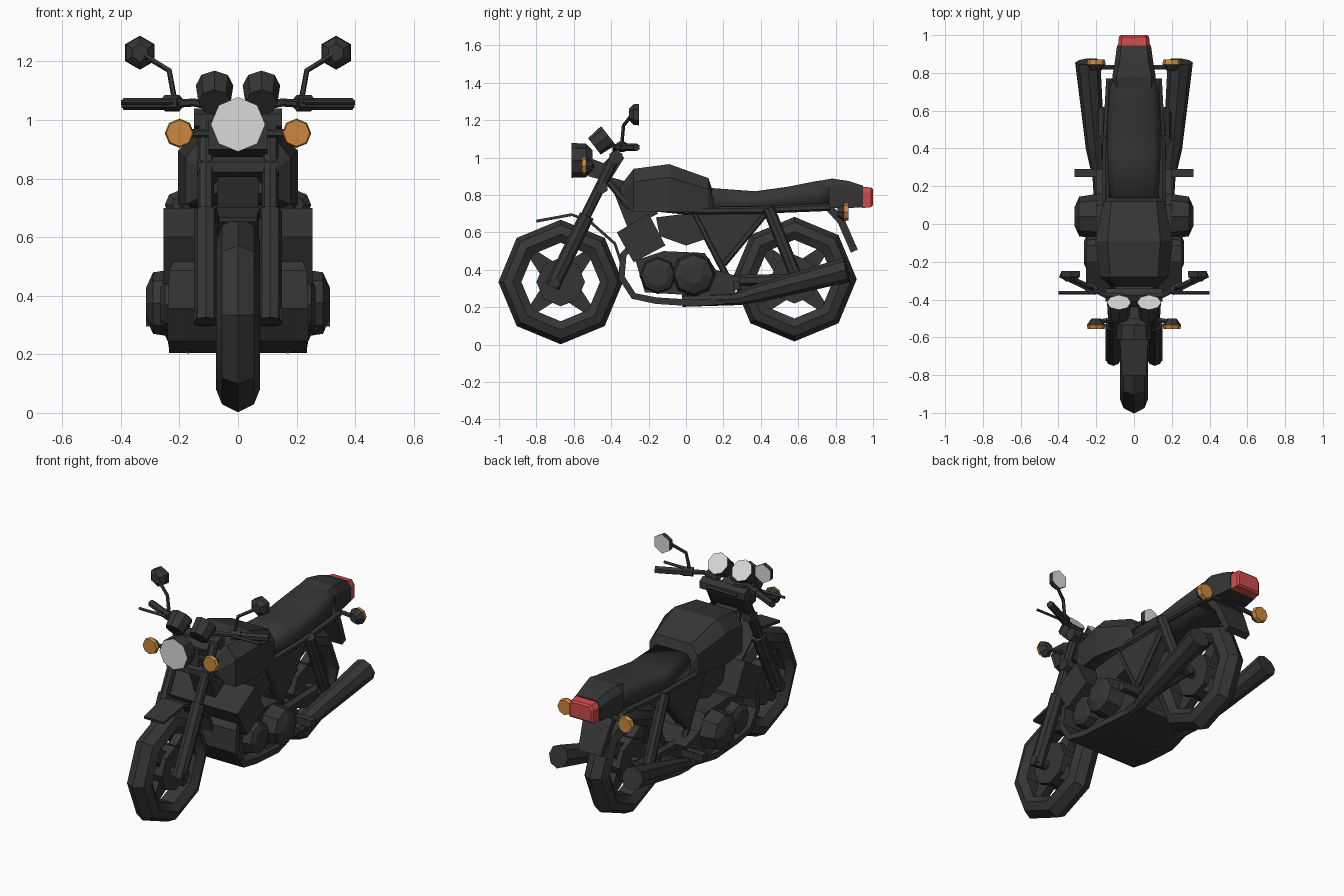
import bpy, bmesh, math
from mathutils import Vector as V

if "Cube" in bpy.data.objects:
    bpy.data.objects.remove(bpy.data.objects["Cube"])


def material(name, r, g, b):
    m = bpy.data.materials.new(name)
    m.diffuse_color = (r, g, b, 1)
    m.use_nodes = True
    m.node_tree.nodes["Principled BSDF"].inputs["Base Color"].default_value = m.diffuse_color
    return m


DARK = material("dark grey", .036, .036, .036)
WHITE = material("pale glass", .7, .7, .7)
AMBER = material("amber", .6, .25, .05)
RED = material("red", .62, .07, .07)


def loft(name, rings, mat=DARK, end=None, closed=False, smooth=False):
    """Skin a list of rings; the last cap may take another material."""
    bm = bmesh.new()
    vs = [[bm.verts.new(p) for p in r] for r in rings]
    n = len(vs[0])
    pairs = list(zip(vs, vs[1:])) + ([(vs[-1], vs[0])] if closed else [])
    for a, b in pairs:
        for i in range(n):
            bm.faces.new((a[i], a[(i + 1) % n], b[(i + 1) % n], b[i]))
    if not closed:
        bm.faces.new(vs[0])
        bm.faces.new(vs[-1]).material_index = 1 if end else 0
    bmesh.ops.recalc_face_normals(bm, faces=bm.faces)
    for f in bm.faces:
        f.smooth = smooth
    me = bpy.data.meshes.new(name)
    bm.to_mesh(me)
    bm.free()
    me.materials.append(mat)
    if end:
        me.materials.append(end)
    ob = bpy.data.objects.new(name, me)
    bpy.context.collection.objects.link(ob)
    return ob


def tube(name, pts, radii, n=8, mat=DARK, end=None):
    pts = [V(p) for p in pts]
    if not isinstance(radii, (list, tuple)):
        radii = [radii] * len(pts)
    rings = []
    for i, p in enumerate(pts):
        t = (pts[min(i + 1, len(pts) - 1)] - pts[max(i - 1, 0)]).normalized()
        u = V((0, 0, 1)) if abs(t.x) > .8 else t.cross(V((1, 0, 0)))
        u = (u - t * u.dot(t)).normalized()
        v = t.cross(u)
        rings.append([p + radii[i] * (u * math.cos(a) + v * math.sin(a))
                      for a in (2 * math.pi * k / n for k in range(n))])
    return loft(name, rings, mat, end)


def prism(name, yz, x0, x1, mat=DARK):
    return loft(name, [[(x, y, z) for y, z in yz] for x in (x0, x1)], mat)


def body(name, sections, mat=DARK, end=None, smooth=False):
    """Sections along y: (y, half width, bottom, top, shoulder, top ratio)."""
    rings = []
    for y, w, b, t, c, k in sections:
        half = [(w, b), (w, t - c), (w * k, t)]
        rings.append([(x, y, z) for x, z in half] + [(-x, y, z) for x, z in half[::-1]])
    return loft(name, rings, mat, end, smooth=smooth)


def sheet(name, pts, t):
    """Bent plate through (y, z, half width) points."""
    rings = []
    for i, (y, z, w) in enumerate(pts):
        a, b = pts[max(i - 1, 0)], pts[min(i + 1, len(pts) - 1)]
        d = V((b[0] - a[0], b[1] - a[1])).normalized() * t / 2
        rings.append([(w, y - d.y, z + d.x), (-w, y - d.y, z + d.x),
                      (-w, y + d.y, z - d.x), (w, y + d.y, z - d.x)])
    return loft(name, rings)


# Wheels: eight-sided tyre, hub and four diagonal spokes
def wheel(name, y, z):
    prof = [(-.045, .21), (-.075, .255), (-.055, .305), (0, .333),
            (.055, .305), (.075, .255), (.045, .21)]
    loft(name + "_tyre", [[(x, y + r * math.sin(a), z + r * math.cos(a)) for x, r in prof]
                          for a in (k * math.pi / 4 for k in range(8))], closed=True, smooth=True)
    bpy.context.view_layer.objects.active = bpy.data.objects[name + "_tyre"]
    bpy.context.object.select_set(True)
    bpy.ops.object.shade_smooth_by_angle(angle=math.radians(40))
    bpy.ops.object.select_all(action='DESELECT')
    tube(name + "_hub", [(-.055, y, z), (.055, y, z)], .13)
    for k in range(4):
        a = math.pi / 4 + k * math.pi / 2
        d, s = V((math.sin(a), math.cos(a))), V((math.cos(a), -math.sin(a)))
        q = [d * .1 + s * .05, d * .23 + s * .022, d * .23 - s * .022, d * .1 - s * .05]
        prism(name + "_spoke", [(y + p.x, z + p.y) for p in q], -.025, .025)


wheel("front_wheel", -.67, .335)
wheel("rear_wheel", .58, .35)
tube("front_axle", [(-.15, -.70, .33), (.15, -.70, .33)], .03, 6)
tube("rear_axle", [(-.17, .58, .35), (.17, .58, .35)], .025, 6)

# Mudguards
sheet("front_mudguard", [(-.80, .66, .065), (-.61, .695, .075), (-.51, .655, .08),
                         (-.38, .54, .08), (-.34, .42, .08)], .015)
sheet("rear_mudguard", [(.74, .76, .09), (.83, .66, .09), (.90, .50, .075)], .04)

# Steering head, clamps and headlamp
prism("steering_head", [(-.52, .90), (-.52, 1.0), (-.44, .97), (-.38, 1.03), (-.33, 1.0), (-.41, .87)], -.1, .1)
tube("upper_clamp", [(-.15, -.375, 1.0), (.15, -.375, 1.0)], .04, 6)
tube("lower_clamp", [(-.14, -.45, .84), (.14, -.45, .84)], .035, 6)
prism("neck_gusset", [(-.42, .90), (-.31, .62), (-.15, .70), (-.24, .85)], -.07, .07)
tube("headlamp", [(0, -.50, .985), (0, -.535, .985), (0, -.612, .985)], [.055, .09, .093], 8, DARK, WHITE)

# Engine
prism("cylinder_block", [(-.37, .60), (-.2, .70), (-.11, .53), (-.28, .44)], -.255, .255)
prism("carburettors", [(-.16, .68), (.08, .71), (.12, .57), (0, .53), (-.14, .58)], -.15, .15)
prism("crankcase", [(-.27, .45), (-.22, .28), (.25, .25), (.29, .36), (.16, .40),
                    (.10, .49), (-.12, .50)], -.2, .2)
sheet("exhaust_headers", [(-.27, .55, .2), (-.335, .48, .235), (-.345, .36, .24), (-.28, .26, .24),
                          (-.16, .235, .235), (.05, .222, .235), (.28, .24, .19)], .035)

# Tank, seat, tail and tail lamp
body("fuel_tank", [(-.35, .10, .75, .85, .04, .7), (-.28, .18, .71, .94, .07, .7),
                   (-.09, .205, .71, .965, .07, .68), (.12, .16, .71, .89, .06, .75),
                   (.15, .13, .72, .80, .03, .75)])
body("seat", [(.10, .13, .72, .84, .03, .75), (.37, .14, .72, .82, .035, .75),
              (.55, .14, .73, .845, .035, .75), (.70, .13, .74, .875, .04, .7),
              (.80, .105, .75, .885, .04, .7)], smooth=True)
body("tail_cowl", [(.68, .11, .73, .87, .04, .8), (.78, .115, .73, .888, .04, .8),
                   (.87, .1, .73, .875, .04, .75), (.945, .09, .735, .85, .03, .75)])
body("tail_lamp", [(.94, .085, .73, .845, .025, .8), (.99, .08, .735, .84, .025, .8),
                   (1.0, .07, .745, .83, .025, .8)], RED)

# Everything that comes in left and right pairs
for s, side in ((1, "right_"), (-1, "left_")):
    def pair(name, pts, *args):
        return tube(side + name, [(s * x, y, z) for x, y, z in pts], *args)

    # Fork
    pair("fork_tube", [(.11, -.57, .62), (.11, -.37, 1.02)], .028)
    pair("fork_slider", [(.11, -.715, .31), (.11, -.53, .69)], .04)
    # Handlebar, grip, lever, mirror
    pair("handlebar", [(.06, -.38, 1.04), (.15, -.38, 1.06), (.22, -.345, 1.055), (.385, -.27, 1.055)], .014, 6)
    pair("grip", [(.25, -.332, 1.055), (.39, -.265, 1.055)], .021, 6)
    pair("switch_box", [(.20, -.355, 1.058), (.25, -.33, 1.058)], .028, 6)
    pair("lever", [(.2, -.365, 1.06), (.4, -.365, 1.06)], .009, 4)
    pair("mirror_stem", [(.215, -.345, 1.06), (.235, -.335, 1.17), (.335, -.29, 1.23)], .01, 5)
    pair("mirror", [(.335, -.305, 1.23), (.335, -.28, 1.23), (.335, -.25, 1.23)], [.03, .055, .058], 6, DARK, WHITE)
    # Gauge
    pair("gauge", [(.08, -.49, 1.06), (.08, -.415, 1.118)], [.055, .064], 8, DARK, WHITE)
    # Indicators
    pair("front_indicator_stem", [(.08, -.5, .955), (.2, -.52, .955)], .014, 6)
    pair("front_indicator_back", [(.2, -.5, .955), (.2, -.535, .955)], [.025, .05], 8)
    pair("front_indicator_lens", [(.2, -.535, .955), (.2, -.555, .955)], [.05, .045], 8, AMBER)
    pair("rear_indicator_stem", [(.06, .83, .72), (.2, .83, .71)], .014, 6)
    pair("rear_indicator_back", [(.2, .81, .71), (.2, .845, .71)], [.025, .05], 8)
    pair("rear_indicator_lens", [(.2, .845, .71), (.2, .87, .71)], [.05, .045], 8, AMBER)
    # Frame rails, side panel, shock, swingarm
    pair("top_rail", [(.05, -.42, .88), (.12, -.31, .745), (.15, 0, .715), (.15, .4, .72), (.13, .77, .735)], .02, 6)
    pair("front_panel_tube", [(.14, .04, .71), (.14, .2, .40), (.14, .25, .30)], .018, 6)
    pair("rear_panel_tube", [(.14, .44, .72), (.14, .2, .43)], .018, 6)
    prism(side + "side_panel", [(.06, .71), (.43, .71), (.18, .42)], s * .06, s * .15)
    pair("shock", [(.165, .44, .73), (.165, .59, .36)], .033, 8)
    pair("swingarm", [(.11, .15, .34), (.11, .62, .35)], .03, 6)
    # Engine covers and footpegs
    pair("clutch_cover", [(.19, .04, .375), (.29, .04, .375), (.315, .04, .375)], [.12, .105, .05], 8)
    pair("timing_cover", [(.19, -.15, .37), (.25, -.15, .37), (.265, -.15, .37)], [.10, .09, .06], 8)
    prism(side + "footpeg", [(.25, .295), (.29, .295), (.29, .34), (.25, .34)], s * .17, s * .315)
    # Exhaust
    pair("exhaust_link", [(.17, -.02, .235), (.19, .3, .245)], .033, 8)
    pair("muffler", [(.19, .27, .245), (.205, .40, .28), (.245, .86, .40)], [.035, .05, .067], 8)
